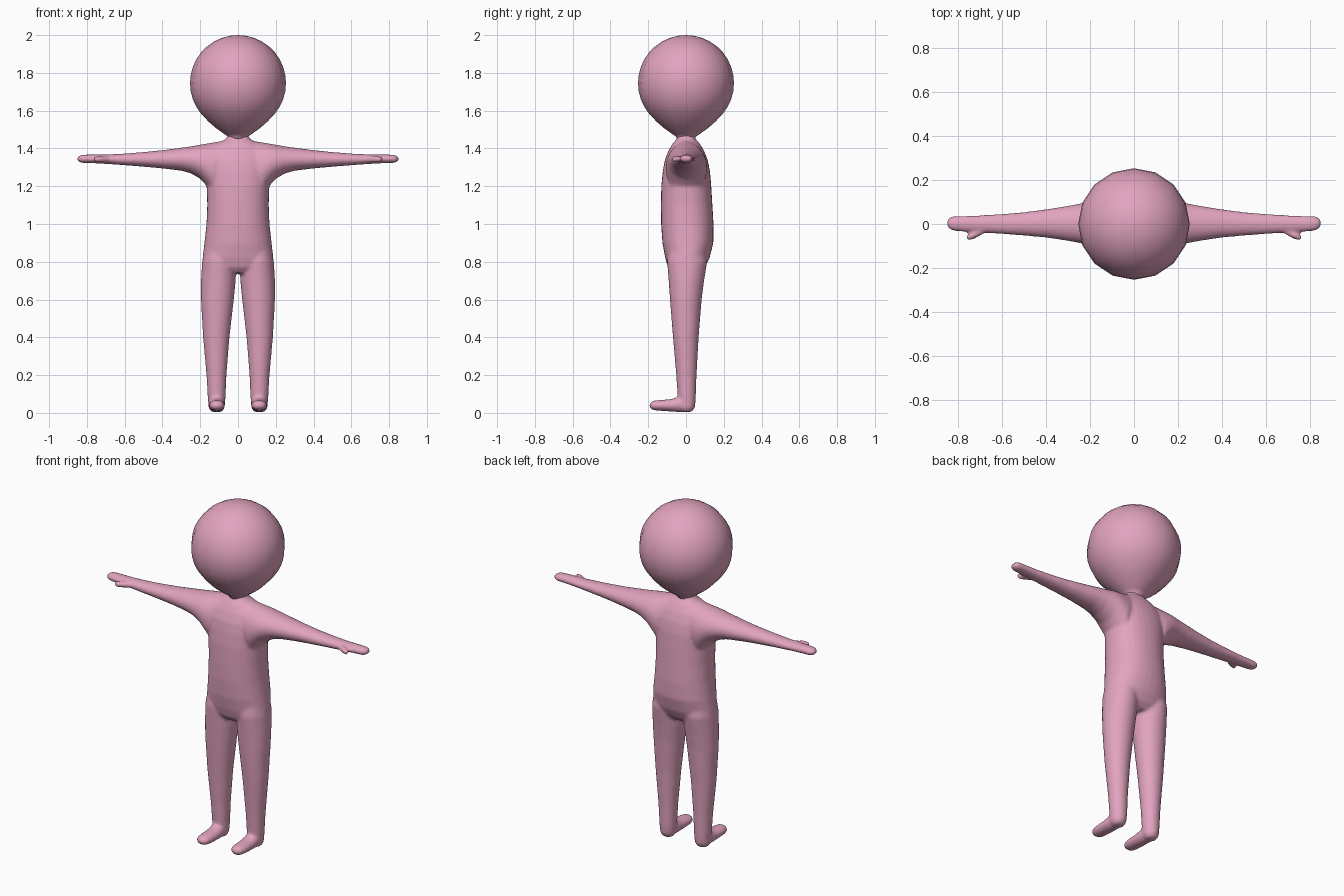
import bpy, bmesh, math
from mathutils import Vector

pink = bpy.data.materials.new("pink_skin")
pink.diffuse_color = (0.76, 0.37, 0.52, 1)


def loft(bm, rings, axis, seg=32, power=2.0):
    """Skin closed superellipse rings (centre, radius_a, radius_b) set across an axis."""
    a, b = {"x": ((0, 1, 0), (0, 0, 1)),
            "y": ((1, 0, 0), (0, 0, 1)),
            "z": ((1, 0, 0), (0, 1, 0))}[axis]
    a, b = Vector(a), Vector(b)
    loops = []
    for centre, ra, rb in rings:
        loop = []
        for i in range(seg):
            t = 2 * math.pi * i / seg
            c, s = math.cos(t), math.sin(t)
            u = math.copysign(abs(c) ** (2 / power), c)
            v = math.copysign(abs(s) ** (2 / power), s)
            loop.append(bm.verts.new(Vector(centre) + a * ra * u + b * rb * v))
        loops.append(loop)
    faces = [bm.faces.new(loops[0]), bm.faces.new(loops[-1])]
    for p, q in zip(loops, loops[1:]):
        for i in range(seg):
            j = (i + 1) % seg
            faces.append(bm.faces.new((p[i], p[j], q[j], q[i])))
    bmesh.ops.recalc_face_normals(bm, faces=faces)


def finish(bm, name):
    mesh = bpy.data.meshes.new(name)
    bm.to_mesh(mesh)
    bm.free()
    mesh.materials.append(pink)
    for p in mesh.polygons:
        p.use_smooth = True
    obj = bpy.data.objects.new(name, mesh)
    bpy.context.collection.objects.link(obj)
    return obj


# Body: overlapping lofts fused into one soft skin
bm = bmesh.new()

# Torso: height, half width, front y, back y
torso = [(0.74, 0.13, -0.07, 0.07), (0.77, 0.175, -0.095, 0.10),
         (0.82, 0.188, -0.11, 0.125), (0.90, 0.178, -0.125, 0.145),
         (1.00, 0.167, -0.132, 0.146), (1.10, 0.163, -0.133, 0.14),
         (1.20, 0.166, -0.131, 0.134), (1.28, 0.175, -0.123, 0.127),
         (1.34, 0.175, -0.112, 0.115), (1.39, 0.15, -0.092, 0.095),
         (1.43, 0.10, -0.068, 0.07), (1.45, 0.065, -0.048, 0.05),
         (1.475, 0.05, -0.043, 0.043)]
loft(bm, [((0, (f + k) / 2, z), w, (k - f) / 2) for z, w, f, k in torso], "z", power=2.2)

# Leg: height, inner x, outer x, front y, back y
leg = [(0.95, 0.03, 0.16, -0.08, 0.09), (0.80, 0.012, 0.19, -0.10, 0.112),
       (0.70, 0.012, 0.196, -0.092, 0.096), (0.60, 0.022, 0.196, -0.085, 0.083),
       (0.40, 0.045, 0.185, -0.069, 0.067), (0.20, 0.061, 0.167, -0.052, 0.056),
       (0.08, 0.066, 0.160, -0.044, 0.052), (0.03, 0.070, 0.157, -0.042, 0.048),
       (0.010, 0.080, 0.147, -0.03, 0.036), (0.003, 0.095, 0.13, -0.015, 0.02)]

# Foot: y, half width, bottom z, top z
foot = [(0.02, 0.036, 0.004, 0.09), (-0.04, 0.042, 0.004, 0.085),
        (-0.08, 0.042, 0.007, 0.073), (-0.14, 0.042, 0.011, 0.068),
        (-0.172, 0.037, 0.014, 0.065), (-0.187, 0.026, 0.022, 0.057),
        (-0.193, 0.012, 0.032, 0.047)]

# Arm and hand: x, front y, back y, bottom z, top z
arm = [(0.05, -0.09, 0.09, 1.22, 1.445), (0.13, -0.107, 0.112, 1.15, 1.432),
       (0.165, -0.105, 0.11, 1.20, 1.426), (0.20, -0.098, 0.104, 1.24, 1.420),
       (0.25, -0.086, 0.092, 1.268, 1.411), (0.30, -0.077, 0.083, 1.282, 1.404),
       (0.40, -0.062, 0.067, 1.294, 1.391), (0.50, -0.053, 0.054, 1.303, 1.381),
       (0.60, -0.046, 0.046, 1.311, 1.373), (0.70, -0.039, 0.040, 1.318, 1.368),
       (0.78, -0.035, 0.037, 1.322, 1.368), (0.825, -0.031, 0.036, 1.323, 1.367),
       (0.843, -0.022, 0.029, 1.329, 1.361), (0.851, -0.010, 0.017, 1.338, 1.352)]

# Thumb: x, y, radius
thumb = [(0.67, -0.022, 0.013), (0.70, -0.037, 0.017), (0.73, -0.052, 0.018),
         (0.752, -0.059, 0.016), (0.763, -0.062, 0.008)]

for side in (-1, 1):
    loft(bm, [((side * (i + o) / 2, (f + k) / 2, z), (o - i) / 2, (k - f) / 2)
              for z, i, o, f, k in leg], "z")
    loft(bm, [((side * 0.112, y, (lo + hi) / 2), w, (hi - lo) / 2)
              for y, w, lo, hi in foot], "y")
    loft(bm, [((side * x, (f + k) / 2, (lo + hi) / 2), (k - f) / 2, (hi - lo) / 2)
              for x, f, k, lo, hi in arm], "x")
    loft(bm, [((side * x, y, 1.343), r, r) for x, y, r in thumb], "x", seg=16)

body = finish(bm, "body")
fuse = body.modifiers.new("fuse", "REMESH")
fuse.mode = "VOXEL"
fuse.voxel_size = 0.008
fuse.use_smooth_shade = True
soften = body.modifiers.new("soften", "SMOOTH")
soften.factor = 0.5
soften.iterations = 8

# Head: sixteen-sided ball drawn down to a narrow neck
R, CZ = 0.254, 1.746
profile = [(1.43, 0.047), (1.462, 0.052), (1.478, 0.075), (1.505, 0.113), (1.54, 0.154)]
for deg in range(-40, 90, 10):
    t = math.radians(deg)
    profile.append((CZ + R * math.sin(t), R * math.cos(t)))
profile.append((CZ + R, 0.002))
bm = bmesh.new()
loft(bm, [((0, 0, z), r, r) for z, r in profile], "z", seg=16)
finish(bm, "head")
